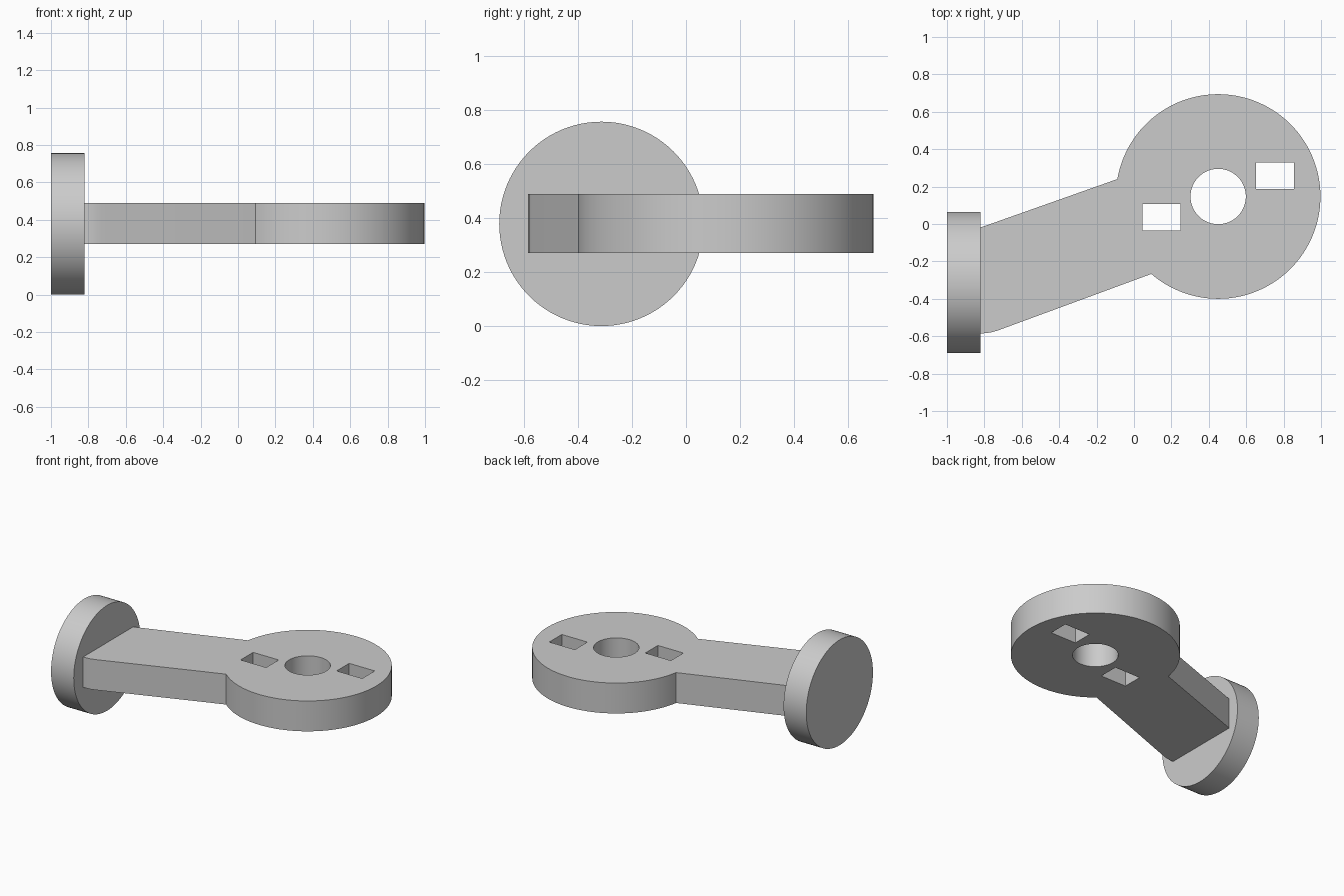
import bpy, bmesh, math

cube = bpy.data.objects.get("Cube")
if cube:
    bpy.data.objects.remove(cube, do_unlink=True)

# Single plain material
grey = bpy.data.materials.new("plain_grey")
grey.use_nodes = True
colour = (0.6, 0.6, 0.6, 1)
grey.diffuse_color = colour
grey.node_tree.nodes["Principled BSDF"].inputs["Base Color"].default_value = colour


def arc(cx, cy, r, start, end, steps):
    return [(cx + r * math.cos(math.radians(start + (end - start) * i / steps)),
             cy + r * math.sin(math.radians(start + (end - start) * i / steps)))
            for i in range(steps + 1)]


def rectangle(cx, cy, w, h):
    return [(cx + sx * w / 2, cy + sy * h / 2)
            for sx, sy in ((-1, -1), (1, -1), (1, 1), (-1, 1))]


def plate(name, loops, thickness):
    """Extrude closed outlines; inner outlines become through holes."""
    curve = bpy.data.curves.new(name + "_profile", "CURVE")
    curve.dimensions = "2D"
    curve.fill_mode = "BOTH"
    curve.extrude = thickness / 2
    for points in loops:
        spline = curve.splines.new("POLY")
        spline.points.add(len(points) - 1)
        for p, (x, y) in zip(spline.points, points):
            p.co = (x, y, 0, 1)
        spline.use_cyclic_u = True
    temp = bpy.data.objects.new(name + "_profile", curve)
    bpy.context.collection.objects.link(temp)
    bpy.context.view_layer.update()
    mesh = bpy.data.meshes.new_from_object(
        temp.evaluated_get(bpy.context.evaluated_depsgraph_get()))
    bpy.data.objects.remove(temp, do_unlink=True)
    bm = bmesh.new()
    bm.from_mesh(mesh)
    bmesh.ops.remove_doubles(bm, verts=bm.verts, dist=0.0001)
    bmesh.ops.recalc_face_normals(bm, faces=bm.faces)
    bm.to_mesh(mesh)
    bm.free()
    mesh.materials.clear()
    mesh.materials.append(grey)
    obj = bpy.data.objects.new(name, mesh)
    bpy.context.collection.objects.link(obj)
    return obj


def smooth(obj):
    bpy.ops.object.select_all(action="DESELECT")
    obj.select_set(True)
    bpy.context.view_layer.objects.active = obj
    bpy.ops.object.shade_smooth_by_angle(angle=math.radians(25))


# Ring head and angled arm, with a round bore and two slots
cx, cy = 0.45, 0.147
outline = arc(cx, cy, 0.547, -130.8, 170.2, 96)
outline += [(-0.83, -0.022), (-0.83, -0.585), (-0.80, -0.584), (-0.765, -0.58), (-0.73, -0.57)]
bore = arc(cx, cy, 0.148, 0, 360, 64)[:-1]
slots = [rectangle(cx + s * 0.304, cy + s * 0.11, 0.203, 0.142) for s in (-1, 1)]
arm = plate("arm_with_ring_head", [outline, bore] + slots, 0.218)
arm.location.z = 0.38
smooth(arm)

# Upright round end flange
bpy.ops.mesh.primitive_cylinder_add(vertices=96, radius=0.378, depth=0.18,
                                    location=(-0.91, -0.313, 0.378),
                                    rotation=(0, math.pi / 2, 0))
flange = bpy.context.object
flange.name = "end_flange"
flange.data.materials.append(grey)
smooth(flange)
